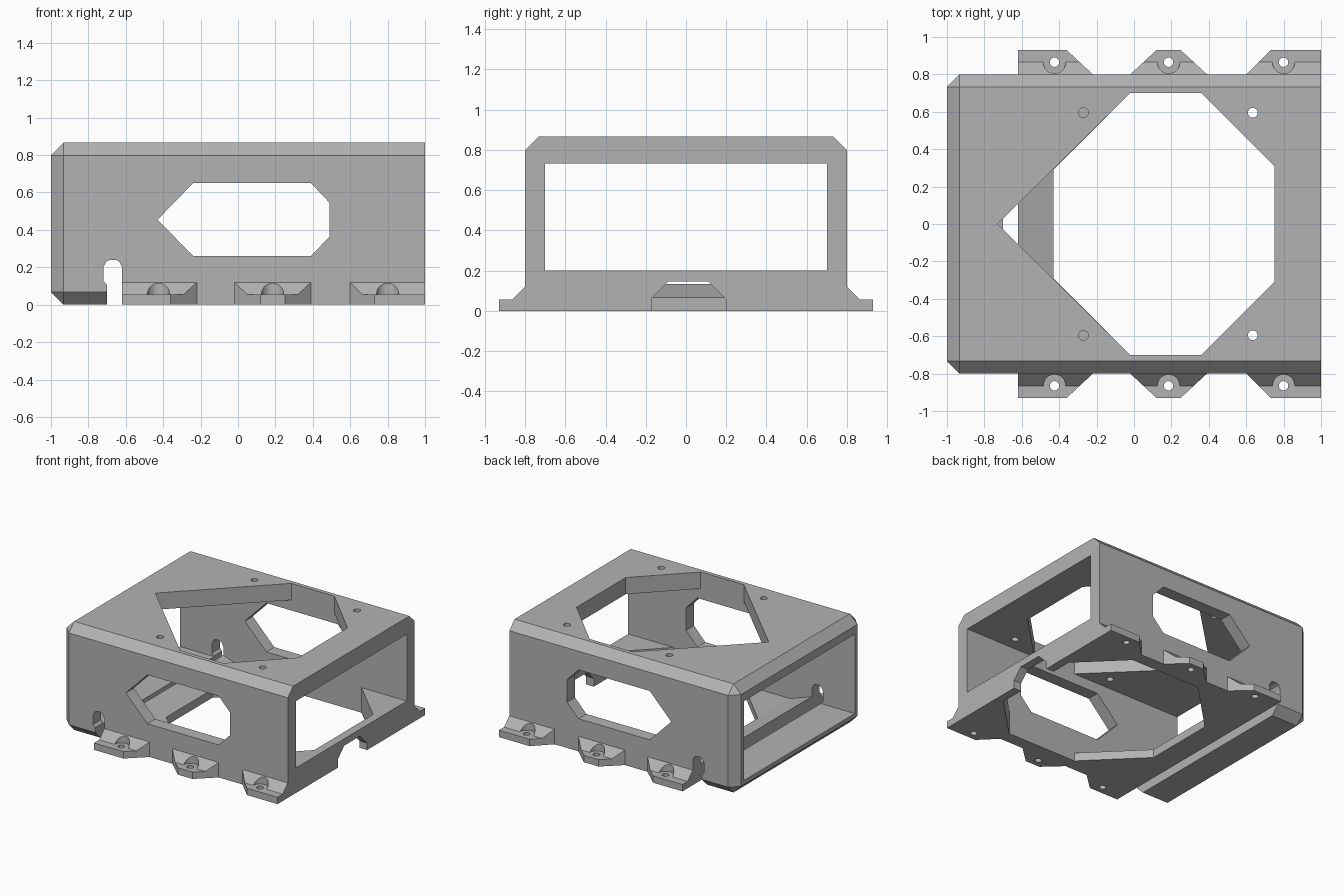
import bpy, bmesh
from mathutils import Vector

cube = bpy.data.objects.get("Cube")
if cube:
    bpy.data.objects.remove(cube, do_unlink=True)

grey = bpy.data.materials.new("plain_grey")
grey.use_nodes = True
grey.diffuse_color = (0.45, 0.45, 0.45, 1)
grey.node_tree.nodes["Principled BSDF"].inputs["Base Color"].default_value = (0.45, 0.45, 0.45, 1)


def make_object(name, bm):
    bmesh.ops.recalc_face_normals(bm, faces=bm.faces)
    mesh = bpy.data.meshes.new(name)
    bm.to_mesh(mesh)
    bm.free()
    mesh.materials.append(grey)
    ob = bpy.data.objects.new(name, mesh)
    bpy.context.collection.objects.link(ob)
    return ob


def prism(name, profile, axis, start, end):
    """Extrude a 2D profile along one axis; the profile uses the other two in order."""
    bm = bmesh.new()

    def point(p, t):
        c = list(p)
        c.insert("xyz".index(axis), t)
        return Vector(c)
    face = bm.faces.new([bm.verts.new(point(p, start)) for p in profile])
    ext = bmesh.ops.extrude_face_region(bm, geom=[face])
    shift = point((0, 0), end - start)
    bmesh.ops.translate(bm, vec=shift, verts=[v for v in ext["geom"] if isinstance(v, bmesh.types.BMVert)])
    return make_object(name, bm)


def box(name, x, y, z):
    return prism(name, [(x[0], y[0]), (x[1], y[0]), (x[1], y[1]), (x[0], y[1])], "z", *z)


def cylinder(name, x, y, radius, z0, z1):
    bm = bmesh.new()
    bmesh.ops.create_cone(bm, cap_ends=True, segments=24, radius1=radius, radius2=radius, depth=z1 - z0)
    bmesh.ops.translate(bm, vec=(x, y, (z0 + z1) / 2), verts=bm.verts)
    return make_object(name, bm)


def combine(target, other, operation):
    other.hide_render = True
    mod = target.modifiers.new(operation.lower(), "BOOLEAN")
    mod.operation, mod.solver, mod.object = operation, "EXACT", other
    bpy.context.view_layer.objects.active = target
    bpy.ops.object.modifier_apply(modifier=mod.name)
    bpy.data.objects.remove(other, do_unlink=True)


def mirrored(profile):
    return profile + [(x, -y) for x, y in reversed(profile) if y]


# Chamfered outer shell, square at the open +x end
bm = bmesh.new()
bmesh.ops.create_cube(bm, size=1)
for v in bm.verts:
    v.co = Vector((v.co.x * 2, v.co.y * 1.6, (v.co.z + 0.5) * 0.866))
edges = [e for e in bm.edges if not all(v.co.x > 0.9 for v in e.verts)]
bmesh.ops.bevel(bm, geom=edges, offset=0.067, segments=1, affect="EDGES")
housing = make_object("housing", bm)

# Square lower body
combine(housing, box("lower_body", (-0.66, 1), (-0.8, 0.8), (0, 0.2)), "UNION")

# Hollow interior, open at both ends
combine(housing, box("cavity", (-1.2, 1.2), (-0.7, 0.7), (0.2, 0.733)), "DIFFERENCE")
combine(housing, box("end_cavity", (-1.2, -0.62), (-0.7, 0.7), (0.1, 0.3)), "DIFFERENCE")
ramp = [(-0.62, 0.133), (-0.43, 0.067), (0.2, 0.067), (0.2, 0.3), (-0.62, 0.3)]
combine(housing, prism("floor_ramp", ramp, "y", -0.7, 0.7), "DIFFERENCE")

# Openings in the floor, roof and side walls
floor_hole = mirrored([(-0.43, 0.29), (-0.02, 0.7), (0.6, 0.7), (0.933, 0.37)])
combine(housing, prism("floor_hole", floor_hole, "z", -0.1, 0.3), "DIFFERENCE")
roof_hole = mirrored([(-0.73, 0), (-0.02, 0.7), (0.36, 0.7), (0.75, 0.31)])
combine(housing, prism("roof_hole", roof_hole, "z", 0.6, 1), "DIFFERENCE")
side_hole = [(-0.43, 0.455), (-0.24, 0.65), (0.39, 0.65), (0.49, 0.545),
             (0.49, 0.365), (0.39, 0.26), (-0.24, 0.26)]
combine(housing, prism("side_hole", side_hole, "y", -1, 1), "DIFFERENCE")

# Slot through both walls and the floor, rounded at the top
slot = [(-0.62, -0.1), (-0.62, 0.2), (-0.635, 0.23), (-0.655, 0.24), (-0.685, 0.24),
        (-0.705, 0.23), (-0.72, 0.2), (-0.72, 0.125), (-0.7, 0.105), (-0.7, -0.1)]
combine(housing, prism("slot", slot, "y", -1, 1), "DIFFERENCE")

# Cable notch under the +x sill
notch = [(-0.17, -0.1), (-0.17, 0.065), (-0.09, 0.145), (0.11, 0.145), (0.2, 0.055), (0.2, -0.1)]
combine(housing, prism("notch", notch, "x", 0.8, 1.2), "DIFFERENCE")

# Roof screw holes
for x in (-0.27, 0.635):
    for y in (-0.595, 0.595):
        combine(housing, cylinder("roof_screw_hole", x, y, 0.026, 0.6, 1), "DIFFERENCE")

# Mounting lugs: wall start, outer start, outer end, wall end, screw position
lugs = [(-0.62, -0.62, -0.36, -0.22, -0.425),
        (-0.02, 0.12, 0.25, 0.39, 0.185),
        (0.6, 0.73, 1, 1, 0.8)]
for side, label in ((-1, "front"), (1, "back")):
    for i, (a, b, c, d, screw) in enumerate(lugs):
        section = [(side * y, z) for y, z in
                   ((0.8, 0), (0.93, 0), (0.93, 0.055), (0.865, 0.055), (0.8, 0.12))]
        lug = prism(f"{label}_lug_{i + 1}", section, "x", a, d)
        plan = [(a, side * 0.8), (b, side * 0.93), (c, side * 0.93), (d, side * 0.8)]
        combine(lug, prism("lug_plan", plan, "z", -0.1, 0.3), "INTERSECT")
        combine(lug, cylinder("screw_recess", screw, side * 0.865, 0.06, 0.055, 0.3), "DIFFERENCE")
        combine(lug, cylinder("screw_hole", screw, side * 0.865, 0.025, -0.1, 0.3), "DIFFERENCE")
